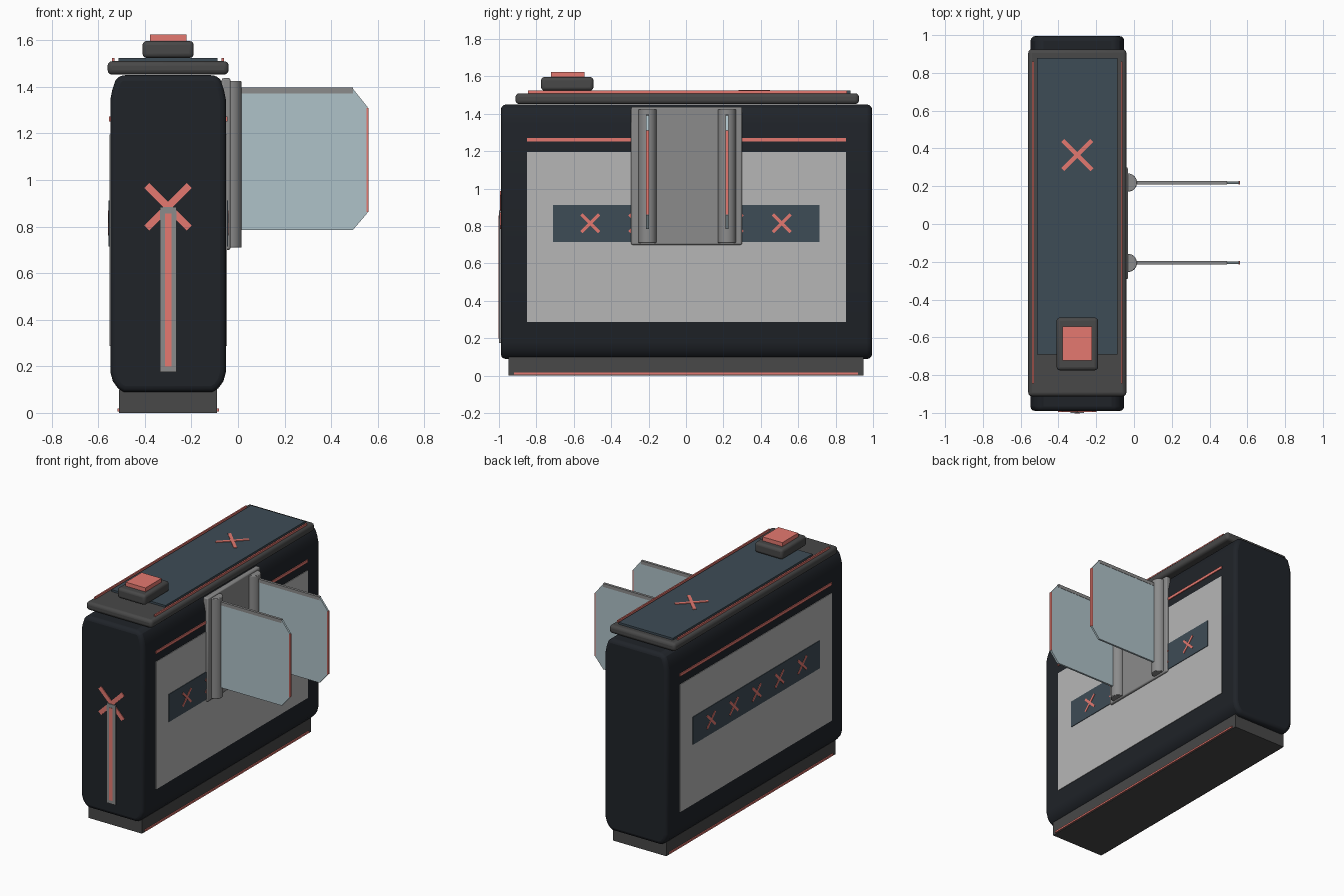
import bpy, bmesh, math
from mathutils import Matrix, Vector

if "Cube" in bpy.data.objects:
    bpy.data.objects.remove(bpy.data.objects["Cube"])


def material(name, rgb):
    m = bpy.data.materials.new(name)
    m.diffuse_color = (*rgb, 1)
    m.use_nodes = True
    m.node_tree.nodes["Principled BSDF"].inputs["Base Color"].default_value = m.diffuse_color
    return m


BLACK = material("black_shell", (0.014, 0.017, 0.022))
DARK = material("dark_grey", (0.065, 0.065, 0.065))
STEEL = material("steel", (0.26, 0.26, 0.26))
PALE = material("pale_panel", (0.47, 0.47, 0.47))
SLATE = material("slate_blue", (0.048, 0.072, 0.092))
CORAL = material("coral", (0.78, 0.19, 0.16))
GLASS = material("pale_blue", (0.43, 0.54, 0.58))
CX = -0.3  # cabinet centre line


def finish(name, bm, mat, bevel=0, segments=3):
    bmesh.ops.recalc_face_normals(bm, faces=bm.faces)
    me = bpy.data.meshes.new(name)
    bm.to_mesh(me)
    bm.free()
    ob = bpy.data.objects.new(name, me)
    bpy.context.collection.objects.link(ob)
    me.materials.append(mat)
    if bevel:
        mod = ob.modifiers.new("bevel", 'BEVEL')
        mod.width, mod.segments = bevel, segments
        mod.limit_method = 'ANGLE'
        mod.angle_limit = math.radians(40)
        bpy.ops.object.select_all(action='DESELECT')
        ob.select_set(True)
        bpy.context.view_layer.objects.active = ob
        bpy.ops.object.shade_smooth_by_angle(angle=math.radians(35))
    return ob


def box(name, x, y, z, mat, bevel=0, segments=3):
    bm = bmesh.new()
    bmesh.ops.create_cube(bm, size=1)
    for v in bm.verts:
        v.co = Vector([(r[0] + r[1]) / 2 + c * (r[1] - r[0]) for r, c in zip((x, y, z), v.co)])
    return finish(name, bm, mat, bevel, segments)


def prism(name, pts, y0, y1, mat, bevel=0):
    """Extrude an xz outline along y."""
    bm = bmesh.new()
    face = bm.faces.new([bm.verts.new((x, y0, z)) for x, z in pts])
    ext = bmesh.ops.extrude_face_region(bm, geom=[face])
    verts = [g for g in ext['geom'] if isinstance(g, bmesh.types.BMVert)]
    bmesh.ops.translate(bm, verts=verts, vec=(0, y1 - y0, 0))
    return finish(name, bm, mat, bevel)


def cross(name, centre, half, width, axis, depth=0.006):
    """Two crossed bars lying in the plane normal to the axis."""
    bm = bmesh.new()
    length = half * 2 * math.sqrt(2) - width
    for a in (45, -45):
        dims = [length, length, length]
        k = 'XYZ'.index(axis)
        dims[k] = depth
        dims[(k + 1) % 3] = width
        bmesh.ops.create_cube(bm, size=1, matrix=Matrix.Translation(centre)
                              @ Matrix.Rotation(math.radians(a), 4, axis)
                              @ Matrix.Diagonal((*dims, 1)))
    return finish(name, bm, CORAL)


# Cabinet shell with softened long edges, and plinth
half = [(0.19, 0.09), (0.215, 0.105), (0.237, 0.135), (0.248, 0.175),
        (0.248, 1.345), (0.24, 1.385), (0.225, 1.43), (0.205, 1.45)]
outline = [(CX + x, z) for x, z in half] + [(CX - x, z) for x, z in reversed(half)]
prism("cabinet_shell", outline, -0.99, 0.995, BLACK, 0.025)
box("plinth", (-0.51, -0.09), (-0.95, 0.95), (0, 0.1), DARK)

# Lid, inlay and card reader
box("lid", (-0.56, -0.04), (-0.912, 0.925), (1.452, 1.51), DARK, 0.02)
box("lid_inlay", (-0.513, -0.087), (-0.69, 0.88), (1.505, 1.524), SLATE)
cross("lid_cross", (CX, 0.365, 1.525), 0.085, 0.022, 'Z')
box("reader_base", (-0.41, -0.19), (-0.775, -0.495), (1.524, 1.597), DARK, 0.018)
box("reader_pad", (-0.378, -0.222), (-0.722, -0.542), (1.59, 1.625), CORAL)

# Trim repeated on both long sides
for s, side in ((1, "right"), (-1, "left")):
    def span(a, b):
        return tuple(sorted((CX + s * a, CX + s * b)))
    box(side + "_panel", span(0.24, 0.252), (-0.85, 0.855), (0.288, 1.195), PALE)
    box(side + "_accent_line", span(0.24, 0.254), (-0.85, 0.855), (1.252, 1.272), CORAL)
    box(side + "_sign_strip", span(0.245, 0.256), (-0.71, 0.713), (0.715, 0.912), SLATE)
    for i in range(5):
        cross(f"{side}_cross_{i + 1}", (CX + s * 0.256, (i - 2) * 0.256, 0.815),
              0.053, 0.016, 'X', 0.005)
    box(side + "_lid_line", span(0.23, 0.24), (-0.845, 0.86), (1.505, 1.524), CORAL)
    box(side + "_plinth_line", span(0.205, 0.218), (-0.92, 0.92), (0.006, 0.018), CORAL)

# Front indicator bar and cross
box("front_bar", (-0.335, -0.265), (-1.0, -0.98), (0.175, 0.883), STEEL)
box("front_bar_light", (-0.314, -0.286), (-1.003, -0.99), (0.2, 0.857), CORAL)
cross("front_cross", (CX, -0.991, 0.885), 0.102, 0.03, 'Y', 0.008)

# Hinge bracket on the right side
box("hinge_plate", (-0.07, -0.032), (-0.293, 0.3), (0.7, 1.437), STEEL, 0.008, 2)

# Hinge posts and barrier wings
wing = [(0.0, 0.785), (0.493, 0.785), (0.557, 0.86), (0.557, 1.312), (0.493, 1.392), (0.0, 1.392)]
for y, side in ((-0.206, "near"), (0.219, "far")):
    bm = bmesh.new()
    bmesh.ops.create_cone(bm, cap_ends=True, segments=32, radius1=0.048, radius2=0.048,
                          depth=0.715, matrix=Matrix.Translation((-0.032, y, 1.067)))
    finish(side + "_hinge_post", bm, STEEL, 0.004, 2)
    prism(side + "_wing", wing, y - 0.007, y + 0.007, GLASS)
    box(side + "_wing_top_rail", (0.0, 0.493), (y - 0.009, y + 0.009), (1.372, 1.396), STEEL)
    box(side + "_wing_edge", (0.552, 0.56), (y - 0.009, y + 0.009), (0.862, 1.31), CORAL)
